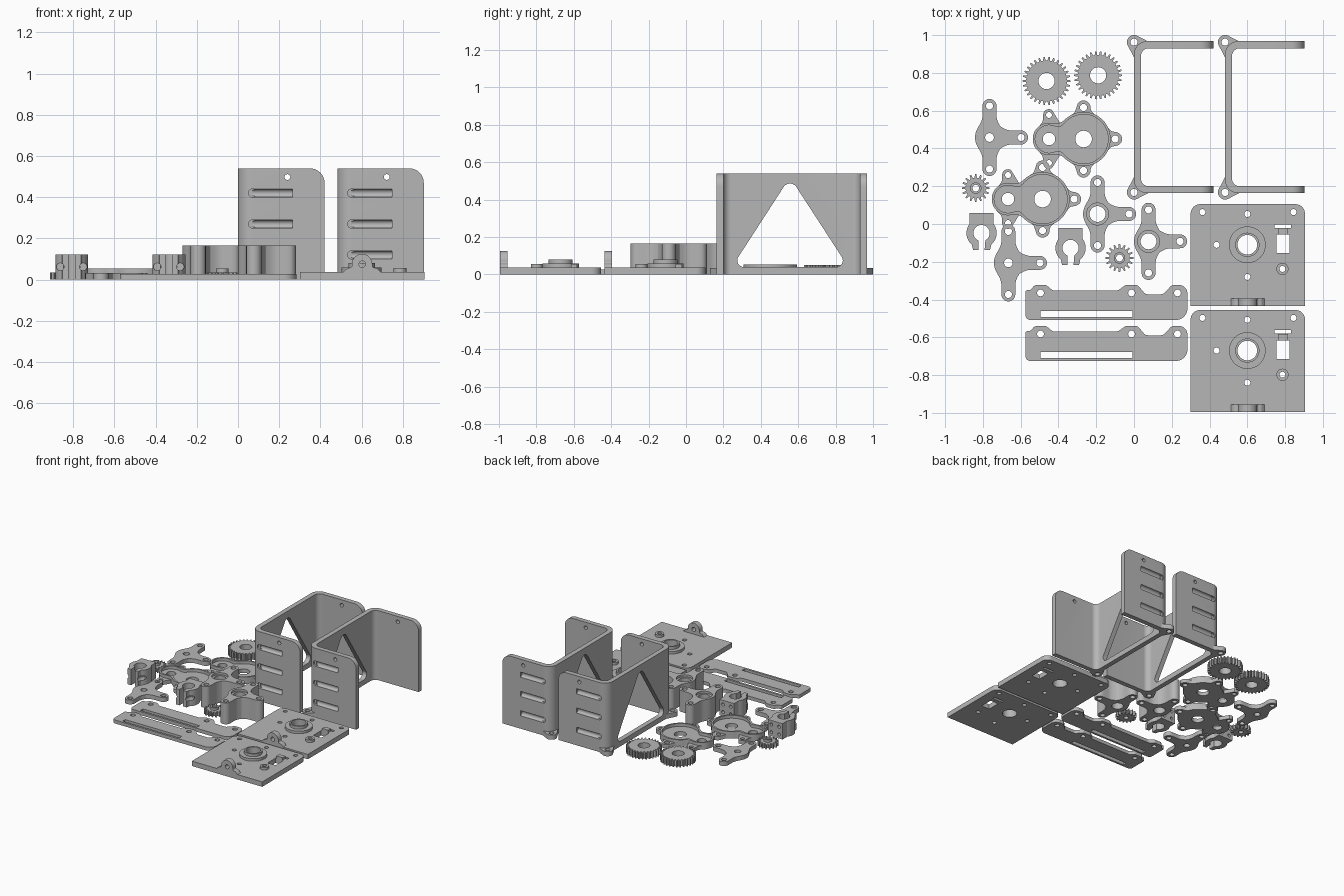
import bpy, bmesh, math
from mathutils import Vector

if "Cube" in bpy.data.objects:
    bpy.data.objects.remove(bpy.data.objects["Cube"])

grey = bpy.data.materials.new("plain_grey")
grey.diffuse_color = (0.47, 0.47, 0.47, 1)
grey.use_nodes = True
grey.node_tree.nodes["Principled BSDF"].inputs["Base Color"].default_value = grey.diffuse_color


# ---------- 2D outline helpers ----------
def circle(x, y, r, n=32):
    return [(x + r * math.cos(2 * math.pi * i / n), y + r * math.sin(2 * math.pi * i / n)) for i in range(n)]


def rect(x0, y0, x1, y1):
    return [(x0, y0), (x1, y0), (x1, y1), (x0, y1)]


def shift(pts, dx, dy, flip=1):
    return [(p[0] + dx, p[1] * flip + dy) for p in pts]


def rounded(pts, n=8):
    """Polygon of (x, y) or (x, y, radius) corners with true arcs."""
    out = []
    for i, q in enumerate(pts):
        p = Vector(q[:2])
        if len(q) == 2:
            out.append(tuple(p))
            continue
        a = (Vector(pts[i - 1][:2]) - p).normalized()
        b = (Vector(pts[(i + 1) % len(pts)][:2]) - p).normalized()
        r, half = q[2], a.angle(b) / 2
        c = p + (a + b).normalized() * r / math.sin(half)
        s, e = p + a * r / math.tan(half) - c, p + b * r / math.tan(half) - c
        out += [tuple(c + s.lerp(e, k / n).normalized() * r) for k in range(n + 1)]
    return out


def smin(a, b, k):
    h = max(k - abs(a - b), 0) / k
    return min(a, b) - h * h * k / 4


def arm(p, a, b, r):
    """Distance to a round-ended arm from a to b."""
    p, a, b = Vector(p), Vector(a), Vector(b)
    t = max(0, min(1, (p - a).dot(b - a) / max((b - a).length_squared, 1e-9)))
    return (p - a - (b - a) * t).length - r


def polar(f, cx=0.0, n=220):
    """Outermost outline of a distance function, seen from (cx, 0)."""
    out = []
    for i in range(n):
        c, s = math.cos(2 * math.pi * i / n), math.sin(2 * math.pi * i / n)
        r = 0.36
        while r > 0.02 and f((cx + r * c, r * s)) > 0:
            r -= 0.004
        lo, hi = r, r + 0.004
        for _ in range(8):
            m = (lo + hi) / 2
            lo, hi = (m, hi) if f((cx + m * c, m * s)) < 0 else (lo, m)
        out.append((cx + lo * c, lo * s))
    return out


def gear(n, root, tip):
    return [(r * math.cos(a), r * math.sin(a)) for i in range(n)
            for o, r in ((-.3, root), (-.14, tip), (.14, tip), (.3, root))
            for a in [2 * math.pi * (i + o) / n]]


# ---------- solids ----------
def build(name, pieces, x=0, y=0):
    """Each piece: (outline, holes, start, end, axis of extrusion)."""
    bm = bmesh.new()
    for outline, holes, lo, hi, axis in pieces:
        cu = bpy.data.curves.new("tmp", 'CURVE')
        cu.dimensions, cu.fill_mode, cu.extrude = '2D', 'BOTH', (hi - lo) / 2
        for loop in [outline] + holes:
            sp = cu.splines.new('POLY')
            sp.points.add(len(loop) - 1)
            for pt, q in zip(sp.points, loop):
                pt.co = (q[0], q[1], 0, 1)
            sp.use_cyclic_u = True
        tmp = bpy.data.objects.new("tmp", cu)
        me = bpy.data.meshes.new_from_object(tmp)
        for v in me.vertices:
            u, w, d = v.co.x, v.co.y, v.co.z + (lo + hi) / 2
            v.co = {'z': (u, w, d), 'y': (u, d, w), 'x': (d, u, w)}[axis]
        bm.from_mesh(me)
        bpy.data.objects.remove(tmp)
        bpy.data.curves.remove(cu)
        bpy.data.meshes.remove(me)
    bmesh.ops.remove_doubles(bm, verts=bm.verts, dist=1e-5)
    bmesh.ops.recalc_face_normals(bm, faces=bm.faces)
    me = bpy.data.meshes.new(name)
    bm.to_mesh(me)
    bm.free()
    ob = bpy.data.objects.new(name, me)
    ob.location = (x, y, 0)
    bpy.context.collection.objects.link(ob)
    return ob


def cut(ob, pieces):
    """Subtract each piece in turn and bake the result."""
    for pc in pieces:
        cutter = build("cutter", [pc], *ob.location[:2])
        md = ob.modifiers.new("cut", 'BOOLEAN')
        md.operation, md.object, md.solver = 'DIFFERENCE', cutter, 'EXACT'
        bpy.context.view_layer.update()
        me = bpy.data.meshes.new_from_object(ob.evaluated_get(bpy.context.evaluated_depsgraph_get()))
        ob.modifiers.clear()
        ob.data = me
        bpy.data.objects.remove(cutter)


# ---------- gears ----------
for i, (x, y) in enumerate([(-.463, .757), (-.19, .787)]):
    build(f"large_gear_{i}", [(gear(30, .108, .127), [circle(0, 0, .043)], 0, .052, 'z')], x, y)
for i, (x, y) in enumerate([(-.838, .19), (-.077, -.18)]):
    build(f"small_gear_{i}", [(gear(16, .054, .074), [circle(0, 0, .018)], 0, .034, 'z'),
                              (circle(0, 0, .03), [circle(0, 0, .018)], .034, .053, 'z')], x, y)

# ---------- three-armed brackets, thin and tall ----------
ends = [(0, .167), (0, -.167), (.167, 0)]
tri = polar(lambda p: smin(min(arm(p, (0, 0), e, .037) for e in ends), arm(p, (0, 0), (0, 0), .076), .05))
bolts = [circle(*e, .019, 20) for e in ends]
for i, (x, y) in enumerate([(-.765, .458), (-.665, -.206)]):
    build(f"thin_bracket_{i}", [(tri, bolts + [circle(0, 0, .023)], 0, .033, 'z')], x, y)
for i, (x, y) in enumerate([(-.193, .053), (.077, -.092)]):
    build(f"tall_bracket_{i}", [(tri, bolts + [circle(0, 0, .042)], 0, .15, 'z'),
                                (tri, bolts + [circle(0, 0, .058)], .15, .166, 'z')], x, y)

# ---------- gear housings: floor with ears and a raised rim ----------
SX = -.183
def shell(p):
    return smin(arm(p, (0, 0), (0, 0), .143), arm(p, (SX, 0), (SX, 0), .086), .05)
small_ears = [(SX, .127), (SX, -.127)]
def full(p):
    ears = min([arm(p, (0, 0), e, .037) for e in ends] + [arm(p, (SX, 0), e, .031) for e in small_ears])
    return smin(shell(p), ears, .03)
floor = polar(full, -.08)
rim_out, rim_in = polar(shell, -.08), polar(lambda p: shell(p) + .013, -.08)
housing_holes = bolts + [circle(*e, .016, 20) for e in small_ears] + [circle(0, 0, .044), circle(SX, 0, .033)]
for i, (x, y) in enumerate([(-.267, .45), (-.484, .132)]):
    build(f"gear_housing_{i}", [(floor, housing_holes, 0, .03, 'z'),
                                (rim_out, [rim_in], .03, .053, 'z')], x, y)

# ---------- split clamps ----------
side = [(.016, -.09), (.045, -.09)]
side += [(.08 * math.cos(math.radians(a)), .08 * math.sin(math.radians(a))) for a in range(-50, 39, 8)]
side += [(.063, .106)]
bore = [(.043 * math.cos(math.radians(a)), .043 * math.sin(math.radians(a))) for a in range(248, -69, -10)]
clamp = side + [(-x, y) for x, y in reversed(side)] + bore
for i, (x, y) in enumerate([(-.807, -.048), (-.336, -.127)]):
    ob = build(f"split_clamp_{i}", [(clamp, [], 0, .123, 'z')], x, y)
    cut(ob, [(circle(s * .033, z, .012, 16), [], .06, .12, 'y') for s in (-1, 1) for z in (.032, .091)]
        + [(circle(s * .056, .062, .018, 20), [], -.12, -.015, 'y') for s in (-1, 1)])

# ---------- slotted straps ----------
strap = rounded([(-.574, -.508, .025), (.283, -.508, .06), (.283, -.323, .045), (.2, -.323, .03),
                 (.155, -.372, .03), (.06, -.372, .03), (.02, -.323, .025), (-.045, -.323, .025),
                 (-.085, -.352, .03), (-.43, -.352, .03), (-.465, -.323, .025), (-.525, -.323, .025),
                 (-.55, -.35, .015), (-.574, -.35, .01)])
strap_holes = [circle(x, -.365, .018, 20) for x in (-.495, -.013, .23)] + [rect(-.495, -.492, -.008, -.461)]
for i in range(2):
    build(f"slotted_strap_{i}", [(strap, strap_holes, 0, .027, 'z')], 0, -.217 * i)

# ---------- base plates with bosses and hinge lug ----------
plate = rounded([(.3, -.435), (.905, -.435), (.905, .105, .05), (.3, .105, .05)])
plate_holes = [circle(x, y, .016, 20) for x, y in
               [(.362, .063), (.844, .063), (.6, .053), (.437, -.11), (.6, -.28), (.786, -.238)]]
plate_holes += [circle(.6, -.11, .052), rect(.754, -.154, .823, -.056), rect(.745, -.02, .832, -.002)]
lug = rounded([(.505, .03), (.7, .03), (.675, .055, .02), (.652, .06, .01), (.652, .125, .05),
               (.553, .125, .05), (.553, .06, .01), (.53, .055, .02)])
for i in range(2):
    build(f"base_plate_{i}", [
        (plate, plate_holes, 0, .038, 'z'),
        (circle(.6, -.11, .097, 48), [circle(.6, -.11, .052)], .038, .058, 'z'),
        (circle(.6, -.11, .064, 40), [circle(.6, -.11, .052)], .058, .08, 'z'),
        (circle(.786, -.238, .032), [circle(.786, -.238, .016, 20)], .038, .057, 'z'),
        (rect(.762, -.056, .815, -.022), [], .03, .057, 'z'),
        (lug, [circle(.603, .075, .016, 20)], -.435, -.395, 'y')], 0, -.56 * i)

# ---------- tall U-shaped frames ----------
u_plan = rounded([(.42, .163), (.42, .2), (.037, .2, .04), (.037, .93, .04), (.42, .93), (.42, .968),
                  (0, .968, .07), (0, .163, .07)])
ear = rounded([(-.09, .09, .0377), (.01, -.1), (.037, -.037), (.1, -.01)], 16)
ear_hole = circle(0, 0, .019, 20)
triangle = rounded([(.245, .04, .035), (.868, .04, .035), (.556, .52, .04)])
corner = [(.43, .55), (.34, .55)] + [(.35 + .07 * math.sin(a), .47 + .07 * math.cos(a))
                                     for a in [math.pi / 16 * k for k in range(9)]] + [(.43, .47)]
for i in range(2):
    ob = build(f"u_frame_{i}", [(u_plan, [], 0, .54, 'z')], .482 * i, 0)
    # web window, rounded top corners, through hole
    cuts = [(triangle, [], -.02, .06, 'x'), (corner, [], .1, 1.02, 'y'),
            (circle(.24, .498, .014, 20), [], .1, 1.02, 'y')]
    # half-round grooves on the outer faces, each with a rounded inner end
    for wall in (.163, .968):
        for z in (.12, .27, .42):
            cuts.append((circle(wall, z, .02, 24), [], .07, .265, 'x'))
            cuts.append((circle(.07, z, .02, 24), [], wall - .014, wall + .014, 'y'))
    cut(ob, cuts)
    build(f"u_frame_ears_{i}", [(shift(ear, 0, .963), [shift(ear_hole, 0, .963)], 0, .036, 'z'),
                                (shift(ear, 0, .167, -1), [shift(ear_hole, 0, .167)], 0, .036, 'z')], .482 * i, 0)

# ---------- material and shading ----------
for ob in bpy.context.collection.objects:
    ob.data.materials.clear()
    ob.data.materials.append(grey)
    ob.data.shade_smooth()
    ob.data.set_sharp_from_angle(angle=math.radians(30))
